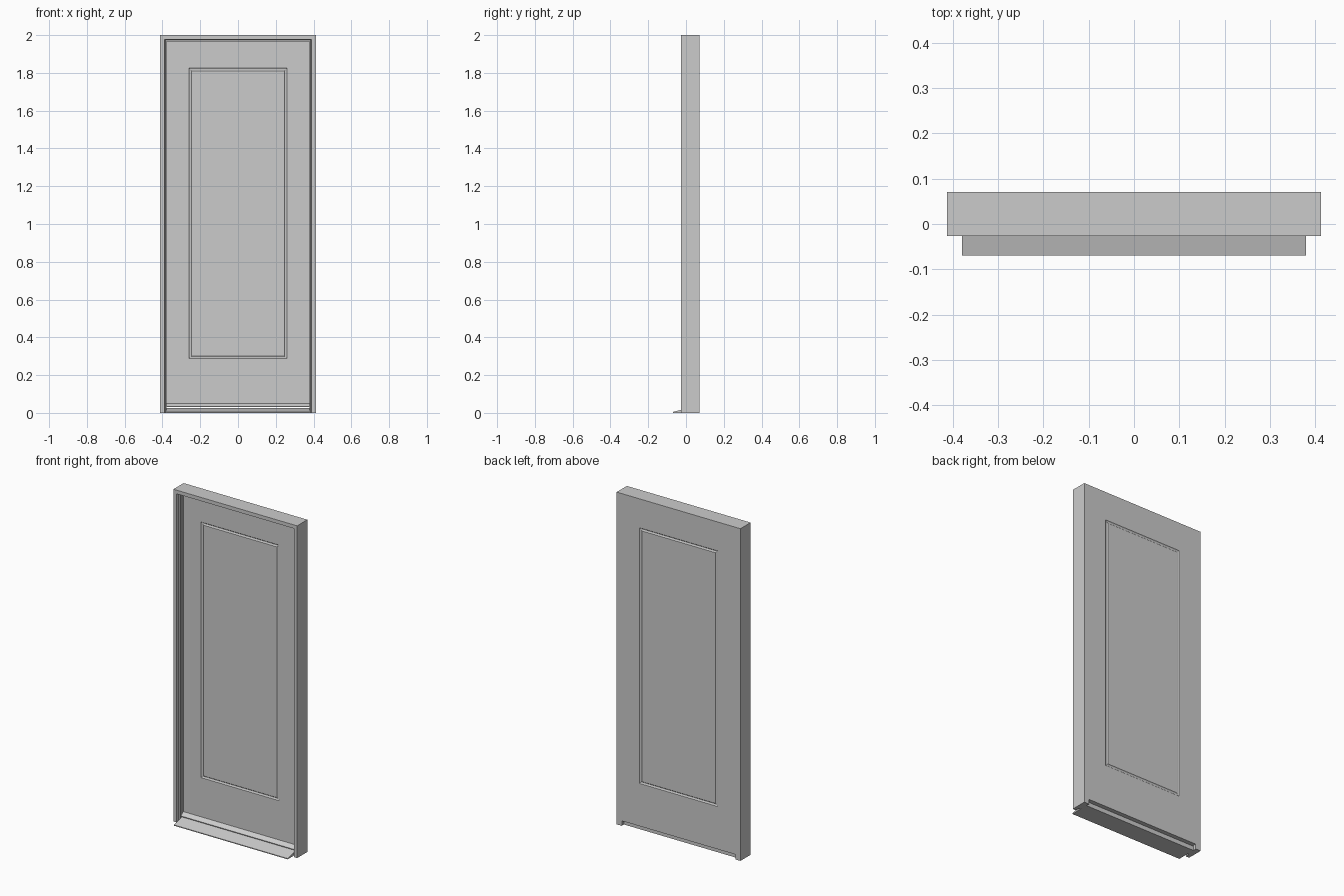
import bpy, bmesh

if "Cube" in bpy.data.objects:
    bpy.data.objects.remove(bpy.data.objects["Cube"])


def mesh_object(name, bm):
    bmesh.ops.recalc_face_normals(bm, faces=bm.faces)
    me = bpy.data.meshes.new(name)
    bm.to_mesh(me)
    bm.free()
    ob = bpy.data.objects.new(name, me)
    bpy.context.collection.objects.link(ob)
    return ob


def skin(bm, rings, closed_ring, closed_loft):
    """Bridge equal-length vertex rows with quads."""
    n = len(rings[0])
    pairs = list(zip(rings, rings[1:]))
    if closed_loft:
        pairs.append((rings[-1], rings[0]))
    for a, b in pairs:
        for i in range(n if closed_ring else n - 1):
            j = (i + 1) % n
            bm.faces.new((a[i], a[j], b[j], b[i]))


def extrude_x(name, profile, half):
    """Sweep a (y, z) profile along x."""
    bm = bmesh.new()
    ends = [[bm.verts.new((x, y, z)) for y, z in profile] for x in (-half, half)]
    skin(bm, ends, True, False)
    for e in ends:
        bm.faces.new(e)
    return mesh_object(name, bm)


# Frame: rebated section mitred around two jambs and the head
W, TOP, FRONT, BACK = 0.412, 2.0, -0.026, 0.071
section = [(0, FRONT), (0.022, FRONT), (0.022, -0.008), (0.027, -0.004),
           (0.027, 0.006), (0.034, 0.006), (0.034, BACK), (0, BACK)]
bm = bmesh.new()
rows = []
for sx, top in ((-1, 0), (-1, 1), (1, 1), (1, 0)):
    rows.append([bm.verts.new((sx * (W - d), y, TOP - d if top else 0))
                 for d, y in section])
skin(bm, rows, True, False)
bm.faces.new(rows[0])
bm.faces.new(rows[-1])
mesh_object("door_frame", bm)

# Door leaf: nested rectangles form the panel groove on both faces
DF, DB, DEPTH = 0.02, BACK, 0.005
groove = [(0.0, 0), (0.004, 0.8), (0.0075, 1), (0.011, 0.8), (0.015, 0)]


def rect(bm, half, z0, z1, y):
    return [bm.verts.new((x, y, z)) for x, z in
            ((-half, z0), (half, z0), (half, z1), (-half, z1))]


bm = bmesh.new()


def face_rings(y, inward):
    rings = [rect(bm, 0.378, 0.03, 1.966, y)]
    for inset, d in groove:
        rings.append(rect(bm, 0.26 - inset, 0.287 + inset, 1.826 - inset,
                          y + inward * d * DEPTH))
    return rings


rings = face_rings(DF, 1)[::-1] + face_rings(DB, -1)
skin(bm, rings, True, False)
bm.faces.new(rings[0])
bm.faces.new(rings[-1])
mesh_object("door_leaf", bm)

# Sloping threshold and weather bar at the foot of the door
extrude_x("threshold", [(-0.069, 0), (-0.069, 0.005), (0.012, 0.026),
                        (0.05, 0.026), (0.05, 0)], 0.379)
extrude_x("weather_bar", [(-0.004, 0.03), (-0.004, 0.034), (0.02, 0.051),
                          (0.021, 0.03)], 0.378)
